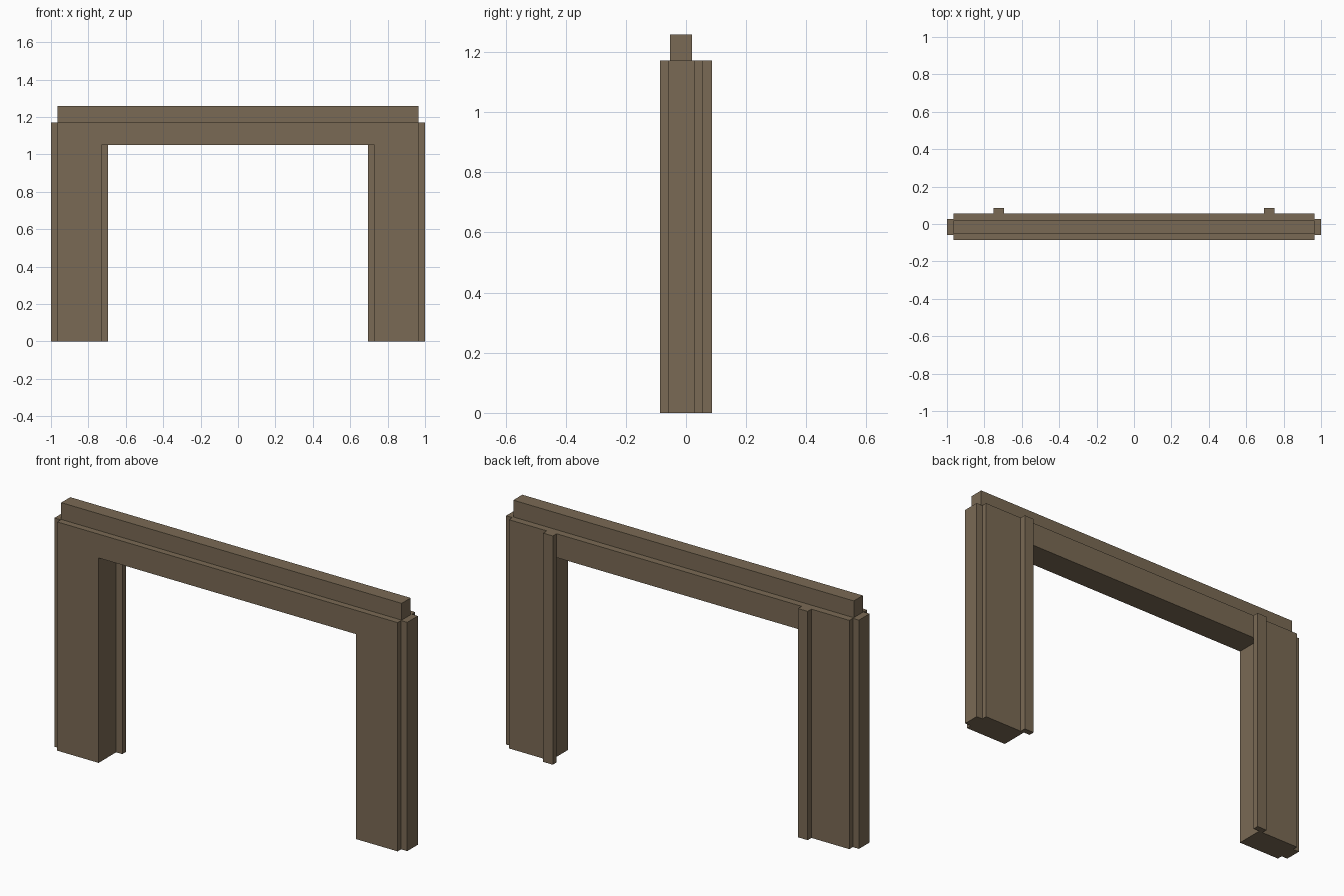
import bpy
import bmesh

cube = bpy.data.objects.get("Cube")
if cube:
    bpy.data.objects.remove(cube, do_unlink=True)

# One flat brown for the whole frame
brown = bpy.data.materials.new("weathered_brown")
brown.use_nodes = True
colour = (0.195, 0.144, 0.089, 1.0)
brown.diffuse_color = colour
brown.node_tree.nodes["Principled BSDF"].inputs["Base Color"].default_value = colour

HALF_WIDTH = 0.965   # main frame, without the side tongues
OPENING = 0.73       # half width of the doorway
LINTEL = 1.05        # underside of the lintel
TOP = 1.172          # top of the main frame
FRONT, BACK = -0.086, 0.056


def extrude_profile(name, profile, y0, y1):
    """Extrude an (x, z) outline from y0 to y1."""
    bm = bmesh.new()
    face = bm.faces.new([bm.verts.new((x, y0, z)) for x, z in profile])
    grown = bmesh.ops.extrude_face_region(bm, geom=[face])["geom"]
    verts = [g for g in grown if isinstance(g, bmesh.types.BMVert)]
    bmesh.ops.translate(bm, verts=verts, vec=(0, y1 - y0, 0))
    bmesh.ops.recalc_face_normals(bm, faces=bm.faces)
    mesh = bpy.data.meshes.new(name)
    bm.to_mesh(mesh)
    bm.free()
    mesh.materials.append(brown)
    obj = bpy.data.objects.new(name, mesh)
    bpy.context.collection.objects.link(obj)
    return obj


def box(name, x0, x1, y0, y1, z0, z1):
    return extrude_profile(name, [(x0, z0), (x1, z0), (x1, z1), (x0, z1)], y0, y1)


# Main frame: two posts and a lintel as one solid arch
half = [(OPENING, LINTEL), (OPENING, 0), (HALF_WIDTH, 0), (HALF_WIDTH, TOP)]
arch = half + [(-x, z) for x, z in reversed(half)]
extrude_profile("door_frame", arch, FRONT, BACK)

# Rail along the top
box("top_rail", -HALF_WIDTH, HALF_WIDTH, -0.053, 0.02, TOP, 1.258)

# Side tongues and rear door stops, mirrored
for side, s in (("left", 1), ("right", -1)):
    a, b = sorted((s * HALF_WIDTH, s))
    box(side + "_side_tongue", a, b, -0.058, 0.028, 0, TOP)
    a, b = sorted((s * 0.695, s * 0.75))
    box(side + "_rear_stop", a, b, BACK, 0.086, 0, TOP)
